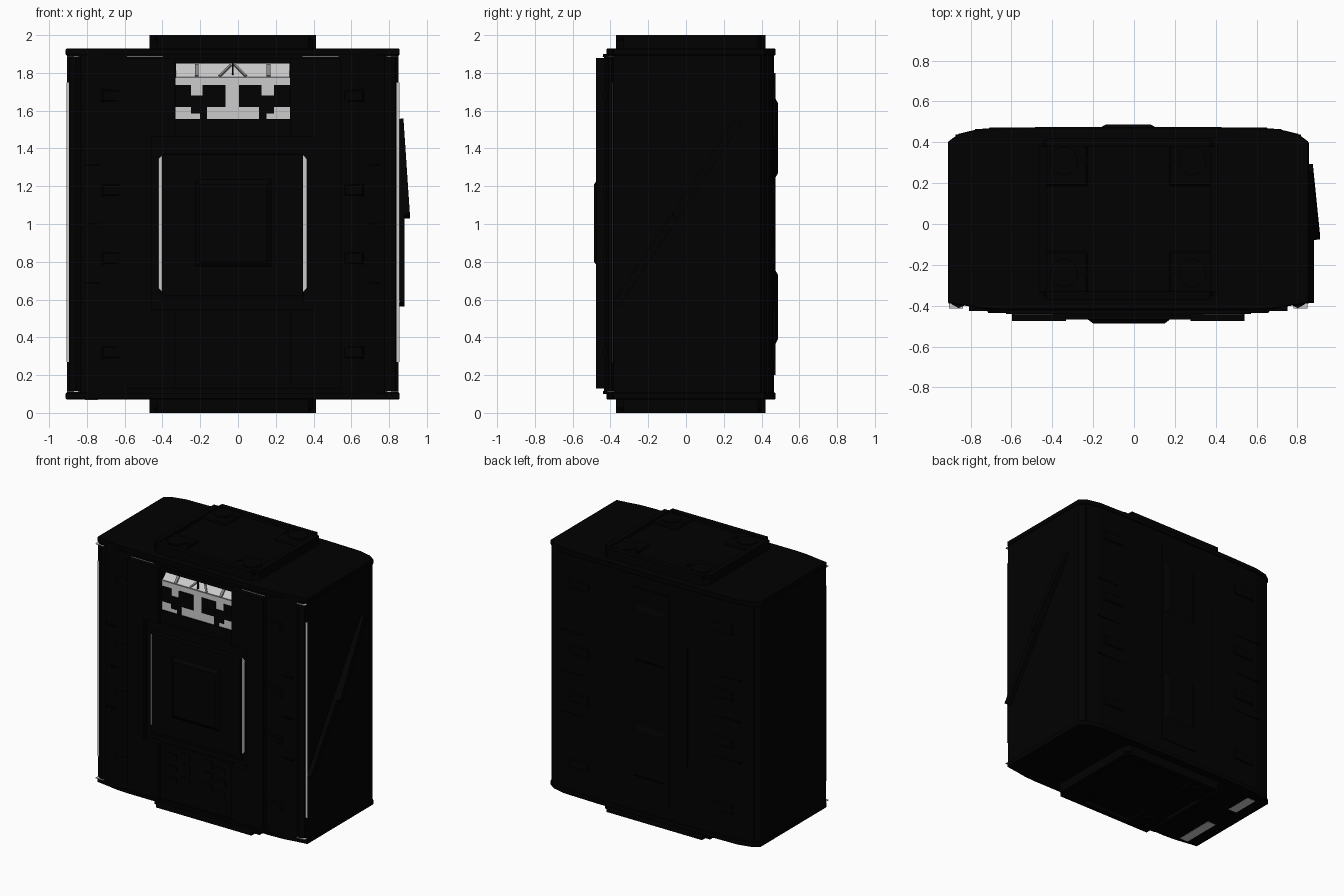
import bpy, bmesh, math
from mathutils import Matrix, Vector

cube = bpy.data.objects.get("Cube")
if cube:
    bpy.data.objects.remove(cube, do_unlink=True)

CX = -0.028  # middle of the crate; the side bar shifts it off centre


def material(name, value):
    m = bpy.data.materials.new(name)
    m.use_nodes = True
    colour = (value, value, value, 1)
    m.diffuse_color = colour
    m.node_tree.nodes["Principled BSDF"].inputs["Base Color"].default_value = colour
    return m


BLACK = material("matte black", 0.0003)
DEEP = material("deep black", 0)
LIGHT = material("light grey", 0.6)
MID = material("mid grey", 0.25)


def finish(name, bm, mat, bevel=0):
    bmesh.ops.recalc_face_normals(bm, faces=bm.faces)
    mesh = bpy.data.meshes.new(name)
    bm.to_mesh(mesh)
    bm.free()
    ob = bpy.data.objects.new(name, mesh)
    bpy.context.collection.objects.link(ob)
    mesh.materials.append(mat)
    if bevel:
        mod = ob.modifiers.new("bevel", "BEVEL")
        mod.width = bevel
        mod.segments = 1
    return ob


def box(name, x, y, z, mat=BLACK, bevel=0):
    bm = bmesh.new()
    bmesh.ops.create_cube(bm, size=1)
    for v in bm.verts:
        v.co = [r[0] + (c + 0.5) * (r[1] - r[0]) for c, r in zip(v.co, (x, y, z))]
    return finish(name, bm, mat, bevel)


def prism(name, pts, axis, lo, hi, mat=BLACK, bevel=0):
    """Extrude a flat outline along z (xy outline) or y (xz outline)."""
    bm = bmesh.new()
    place = (lambda a, b, h: (a, b, h)) if axis == "z" else (lambda a, b, h: (a, h, b))
    face = bm.faces.new([bm.verts.new(place(a, b, lo)) for a, b in pts])
    ext = bmesh.ops.extrude_face_region(bm, geom=[face])["geom"]
    step = Vector(place(0, 0, hi - lo))
    bmesh.ops.translate(bm, verts=[g for g in ext if isinstance(g, bmesh.types.BMVert)], vec=step)
    return finish(name, bm, mat, bevel)


def raised(name, x, z, y0, y1, inset, mat=BLACK):
    """Plate with sloping edges, standing off the front or back."""
    bm = bmesh.new()
    rings = []
    for y, i in ((y0, 0), (y1, inset)):
        a, b, c, d = x[0] + i, x[1] - i, z[0] + i, z[1] - i
        rings.append([bm.verts.new(p) for p in ((a, y, c), (b, y, c), (b, y, d), (a, y, d))])
    for r in rings:
        bm.faces.new(r)
    for k in range(4):
        n = (k + 1) % 4
        bm.faces.new((rings[0][k], rings[0][n], rings[1][n], rings[1][k]))
    return finish(name, bm, mat)


def bar(name, p, q, width, thick, mat=BLACK):
    """Square bar from p to q; thick is measured along x."""
    p, q = Vector(p), Vector(q)
    w = (q - p).normalized()
    v = w.cross(Vector((1, 0, 0))).normalized()
    u = v.cross(w)
    frame = Matrix((u, v, w)).transposed().to_4x4()
    bm = bmesh.new()
    bmesh.ops.create_cube(bm, size=1, matrix=Matrix.Translation((p + q) / 2) @ frame
                          @ Matrix.Diagonal((thick, width, (q - p).length, 1)))
    return finish(name, bm, mat)


def disc(name, x, y, z, radius, depth, mat=BLACK):
    bm = bmesh.new()
    bmesh.ops.create_cone(bm, cap_ends=True, segments=24, radius1=radius, radius2=radius,
                          depth=depth, matrix=Matrix.Translation((x, y, z)))
    return finish(name, bm, mat)


def span(s, inner, outer):
    return sorted((CX + s * inner, CX + s * outer))


def mirrored(half):
    """Outline from its right half, front to back."""
    return [(CX + a, b) for a, b in half] + [(CX - a, b) for a, b in reversed(half)]


# main shell with a cut for the top window
shell = prism("shell", mirrored([(0.57, -0.435), (0.65, -0.43), (0.8, -0.397), (0.878, -0.385),
                                 (0.878, 0.395), (0.83, 0.435), (0.73, 0.459), (0.45, 0.467)]),
              "z", 0.1, 1.9)
cutter = box("window_cutter", (-0.328, 0.273), (-0.6, -0.34), (1.775, 1.85), DEEP)
cutter.hide_render = True
cutter.hide_viewport = True
cut = shell.modifiers.new("window", "BOOLEAN")
cut.object = cutter
cut.solver = "EXACT"

# end caps, stacking platforms and their corner feet
cap = [(0.6, -0.422), (0.7, -0.416), (0.8, -0.4), (0.884, -0.388), (0.884, 0.402), (0.83, 0.442),
       (0.73, 0.466), (0.45, 0.474)]
for end, s in (("top", 1), ("bottom", -1)):
    def level(a, b):
        return sorted((1 + s * a, 1 + s * b))
    prism(end + "_cap", mirrored(cap), "z", *level(0.892, 0.93), bevel=0.005)
    box(end + "_cap_lip", span(1, -0.6, 0.6), (-0.44, -0.4), level(0.885, 0.9))
    plate = [(0.4, -0.37), (0.44, -0.33), (0.44, 0.38), (0.4, 0.42)]
    prism(end + "_platform", mirrored(plate), "z", *level(0.92, 0.975))
    for side in (-1, 1):
        box(end + "_rail", span(side, 0.4, 0.44), (-0.33, 0.38), level(0.97, 1))
        box(end + "_cross_rail", span(1, -0.4, 0.4), [0.025 + side * d for d in
            ((0.355, 0.395) if side > 0 else (0.395, 0.355))], level(0.97, 1))
        for y in (-0.24, 0.31):
            t = 1 if y > 0 else -1
            ys = sorted((0.025 + t * 0.16, 0.025 + t * 0.38))
            box(end + "_corner_pad", span(side, 0.2, 0.415), ys, level(0.97, 0.99), bevel=0.008)
            disc(end + "_foot", CX + side * 0.315, y, 1 + s * 0.985, 0.068, 0.03)
            box(end + "_latch_slot", span(side, 0.2, 0.23), (y - 0.015, y + 0.015),
                level(0.97, 0.995), DEEP)

for s in (-1, 1):
    # front columns, stepping away from the door
    d = [(0.305, 0.13), (0.57, 0.13), (0.57, 1.88), (0.305, 1.88),
         (0.305, 1.46), (0.43, 1.46), (0.43, 0.55), (0.305, 0.55)]
    prism("front_column", [(CX + s * a, b) for a, b in d], "y", -0.476, -0.42)
    # ridges beside the corners
    prism("front_corner_ridge", [(CX + s * a, b) for a, b in
          ((0.79, -0.38), (0.805, -0.4), (0.83, -0.412), (0.862, -0.395), (0.866, -0.38))],
          "z", 0.1, 1.9)
    bar("back_corner_ridge", (CX + s * 0.835, 0.433, 0.1), (CX + s * 0.835, 0.433, 1.9), 0.012, 0.02)
    # thin light seams at the front corners, facing forward
    seam_edge = 0.884 if s > 0 else 0.879
    box("corner_seam", span(s, 0.867, seam_edge), (-0.389, -0.3865), (0.27, 1.75), LIGHT)
    for z in (0.111, 1.886):
        box("end_seam", span(s, 0.81, 0.878), (-0.415, -0.385), (z, z + 0.004), LIGHT)
    box("top_seam", span(s, 0.37, 0.56), (-0.442, -0.42), (1.884, 1.888), LIGHT)
    # wall ribs, front and back
    for z in (0.69, 1.0, 1.31):
        box("front_groove", span(s, 0.57, 0.78), (-0.425, -0.395), (z - 0.004, z + 0.004), DEEP)
        box("back_groove", span(s, 0.45, 0.75), (0.44, 0.466), (z - 0.004, z + 0.004), DEEP)
    for z in (0.32, 0.82, 1.18, 1.68):
        raised("front_step", span(s, 0.58, 0.7), (z - 0.04, z + 0.04), -0.41, -0.437, 0.015)
        raised("back_step", span(s, 0.5, 0.7), (z - 0.05, z + 0.05), 0.44, 0.472, 0.02)
    box("back_upright", span(s, 0.3, 0.315), (0.45, 0.469), (0.55, 1.45), DEEP)
    # light edges of the door, set back behind its face
    a, b = 0.37, 0.392
    edge = [(a, 0.635), (b, 0.66), (b, 1.345), (a, 1.37)]
    prism("door_edge", [(CX + s * u, z) for u, z in edge], "y", -0.446, -0.43, LIGHT)

# front door with its raised middle
raised("door", span(1, -0.374, 0.374), (0.62, 1.37), -0.43, -0.468, 0.002)
raised("door_boss", (-0.23, 0.18), (0.77, 1.24), -0.465, -0.487, 0.03)
box("door_sill", (-0.4, 0.35), (-0.455, -0.43), (0.595, 0.625), DEEP)

# panels above and below the door
box("lower_panel", span(1, -0.305, 0.305), (-0.45, -0.42), (0.13, 0.55))
box("upper_panel", span(1, -0.305, 0.305), (-0.45, -0.42), (1.46, 1.555))
box("window_header", span(1, -0.305, 0.305), (-0.45, -0.42), (1.85, 1.88))
for s in (-1, 1):
    for z in (0.28, 0.37, 0.46):
        box("panel_key", span(s, 0.06, 0.13), (-0.456, -0.445), (z, z + 0.06))
        box("panel_tab", span(s, 0.17, 0.24), (-0.456, -0.445), (z - 0.01, z + 0.03))

# window: light back plate, dark blocks over it, sloped shelf and struts above
box("window_plate", (-0.33, 0.275), (-0.441, -0.43), (1.555, 1.775), LIGHT)
blocks = [(-0.33, -0.25, 1.62, 1.735), (-0.25, -0.2, 1.585, 1.68), (-0.2, -0.165, 1.555, 1.68),
          (-0.187, -0.065, 1.62, 1.735), (0.005, 0.125, 1.62, 1.735), (0.11, 0.15, 1.555, 1.68),
          (0.15, 0.19, 1.585, 1.68), (0.19, 0.275, 1.62, 1.735)]
for a, b, c, e in blocks:
    box("window_block", (a, b), (-0.446, -0.437), (c, e))
bar("window_shelf", (CX, -0.436, 1.774), (CX, -0.36, 1.848), 0.008, 0.6, LIGHT)
box("window_sill_line", (-0.33, 0.275), (-0.443, -0.436), (1.772, 1.779), MID)
for s in (-1, 1):
    bar("window_strut", (CX + s * 0.01, -0.38, 1.842), (CX + s * 0.07, -0.437, 1.782), 0.012, 0.012, MID)
    bar("window_post", (CX + s * 0.19, -0.38, 1.842), (CX + s * 0.19, -0.437, 1.782), 0.012, 0.02, MID)
box("window_pin", (CX - 0.004, CX + 0.004), (-0.448, -0.43), (1.79, 1.852))

# back spine with two bulges
box("back_spine", span(1, -0.16, 0.16), (0.45, 0.473), (0.2, 1.8))
for z in ((0.35, 0.77), (1.23, 1.68)):
    raised("back_bulge", span(1, -0.15, 0.15), z, 0.465, 0.487, 0.04)

# diagonal bar on the left wall, in two pieces
bar("side_bar_upper", (0.847, 0.275, 1.545), (0.881, -0.06, 1.04), 0.042, 0.058)
bar("side_bar_lower", (0.862, -0.05, 1.055), (0.862, -0.37, 0.575), 0.042, 0.04)

# light openings in the underside
for y in ((-0.37, -0.06), (0.17, 0.38)):
    box("underside_opening", (-0.81, -0.74), y, (0.067, 0.075), LIGHT)
